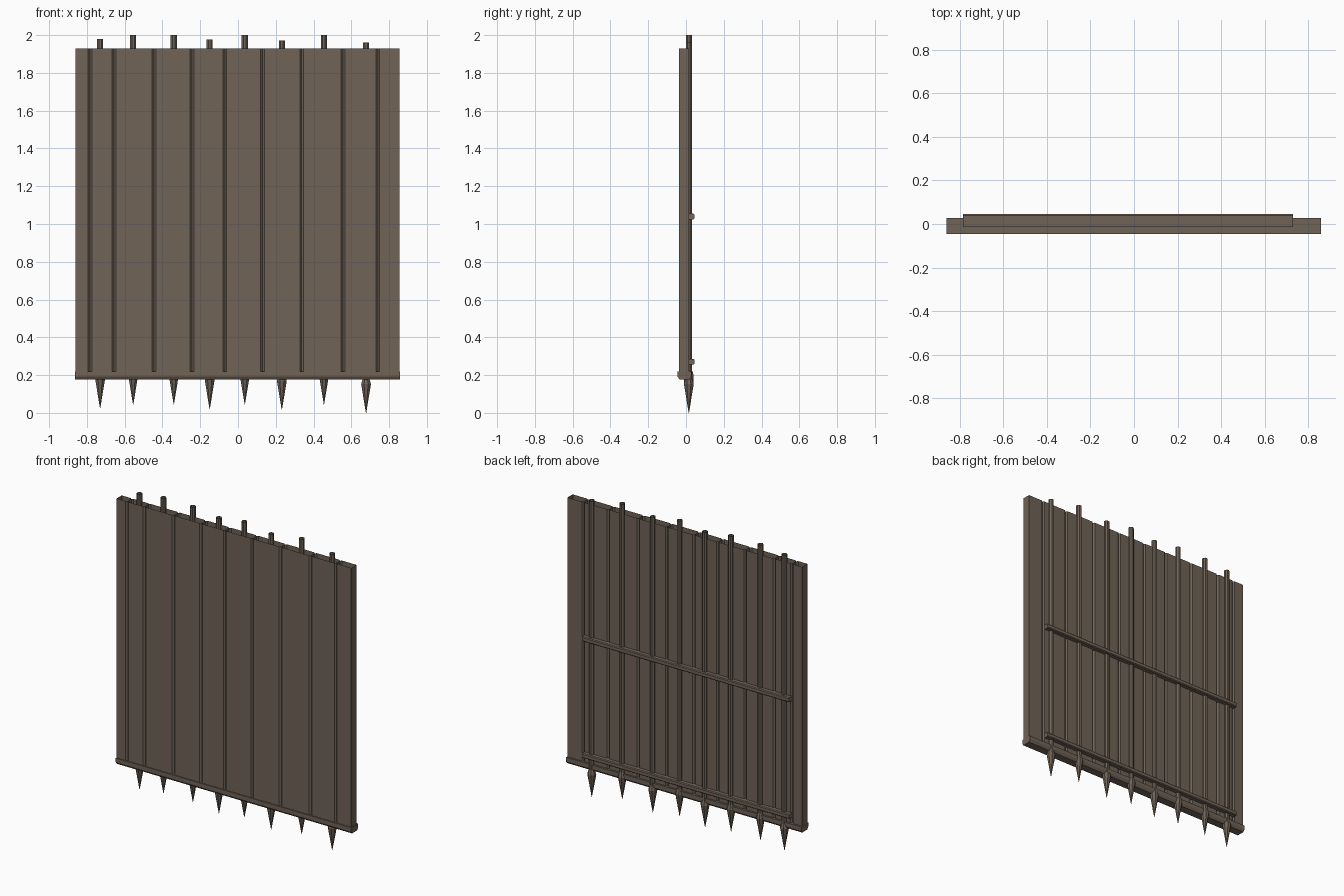
import bpy, bmesh, math
from mathutils import Vector

if "Cube" in bpy.data.objects:
    bpy.data.objects.remove(bpy.data.objects["Cube"])


def mat(name, col):
    m = bpy.data.materials.new(name)
    m.diffuse_color = (*col, 1)
    m.use_nodes = True
    m.node_tree.nodes["Principled BSDF"].inputs["Base Color"].default_value = m.diffuse_color
    return m


WOOD = mat("weathered brown", (0.160, 0.125, 0.095))


def finish(name, bm):
    bmesh.ops.recalc_face_normals(bm, faces=bm.faces)
    me = bpy.data.meshes.new(name)
    bm.to_mesh(me)
    bm.free()
    me.materials.append(WOOD)
    ob = bpy.data.objects.new(name, me)
    bpy.context.collection.objects.link(ob)
    return ob


def loft(name, rings, cap_start=True, cap_end=True):
    """Skin a list of equal-length closed rings."""
    bm = bmesh.new()
    vs = [[bm.verts.new(p) for p in r] for r in rings]
    n = len(rings[0])
    for a, b in zip(vs, vs[1:]):
        for i in range(n):
            j = (i + 1) % n
            bm.faces.new((a[i], a[j], b[j], b[i]))
    if cap_start:
        bm.faces.new(vs[0])
    if cap_end:
        bm.faces.new(vs[-1])
    return finish(name, bm)


# Planks: hollow, open-topped shells whose chamfered edges form V grooves
EDGES = [-0.861, -0.784, -0.657, -0.444, -0.243, -0.07, 0.13, 0.337, 0.556, 0.74, 0.855]
Y0, Y1, C = -0.038, 0.016, 0.010
last = len(EDGES) - 2
for i, (a, b) in enumerate(zip(EDGES, EDGES[1:])):
    ca = 0.001 if i == 0 else C
    cb = 0.001 if i == last else C
    prof = [(a + ca, Y0), (b - cb, Y0), (b, Y0 + cb), (b, Y1 - cb),
            (b - cb, Y1), (a + ca, Y1), (a, Y1 - ca), (a, Y0 + ca)]
    loft(f"plank_{i + 1}", [[(x, y, z) for x, y in prof] for z in (0.20, 1.93)],
         cap_end=False)

# Bottom rail with chamfered lower edges
rail = [(-0.045, 0.218), (-0.045, 0.192), (-0.035, 0.177),
        (0.018, 0.177), (0.028, 0.192), (0.028, 0.218)]
loft("bottom_rail", [[(x, y, z) for y, z in rail] for x in (-0.862, 0.858)])

# Two horizontal cross bars on the back
CH = 0.005
for k, zc in enumerate((1.04, 0.27)):
    y0, y1, z0, z1 = -0.013, 0.045, zc - 0.015, zc + 0.015
    prof = [(y0, z0), (y1 - CH, z0), (y1, z0 + CH), (y1, z1 - CH), (y1 - CH, z1), (y0, z1)]
    loft(f"cross_bar_{k + 1}", [[(x, y, z) for y, z in prof] for x in (-0.785, 0.73)])

# Vertical bars, each ending in a spike; x position and top height
BARS = [(-0.73, 1.98), (-0.555, 2.0), (-0.34, 2.0), (-0.15, 1.976),
        (0.036, 2.0), (0.232, 1.972), (0.455, 2.0), (0.678, 1.96)]


def ring(x, y, z, r, n=8):
    return [(x + r * math.cos((k + 0.5) * math.tau / n),
             y + r * math.sin((k + 0.5) * math.tau / n), z) for k in range(n)]


BY = 0.015
for i, (x, top) in enumerate(BARS):
    tip = top - 1.955 if top > 1.96 else 0.0
    loft(f"bar_{i + 1}", [ring(x, BY, tip + 0.17, 0.0175), ring(x, BY, top, 0.0175)],
         cap_end=False)
    loft(f"spike_{i + 1}", [ring(x, BY, tip, 0.001), ring(x, BY, tip + 0.152, 0.028),
                            ring(x, BY, tip + 0.172, 0.022), ring(x, BY, tip + 0.182, 0.018)])
